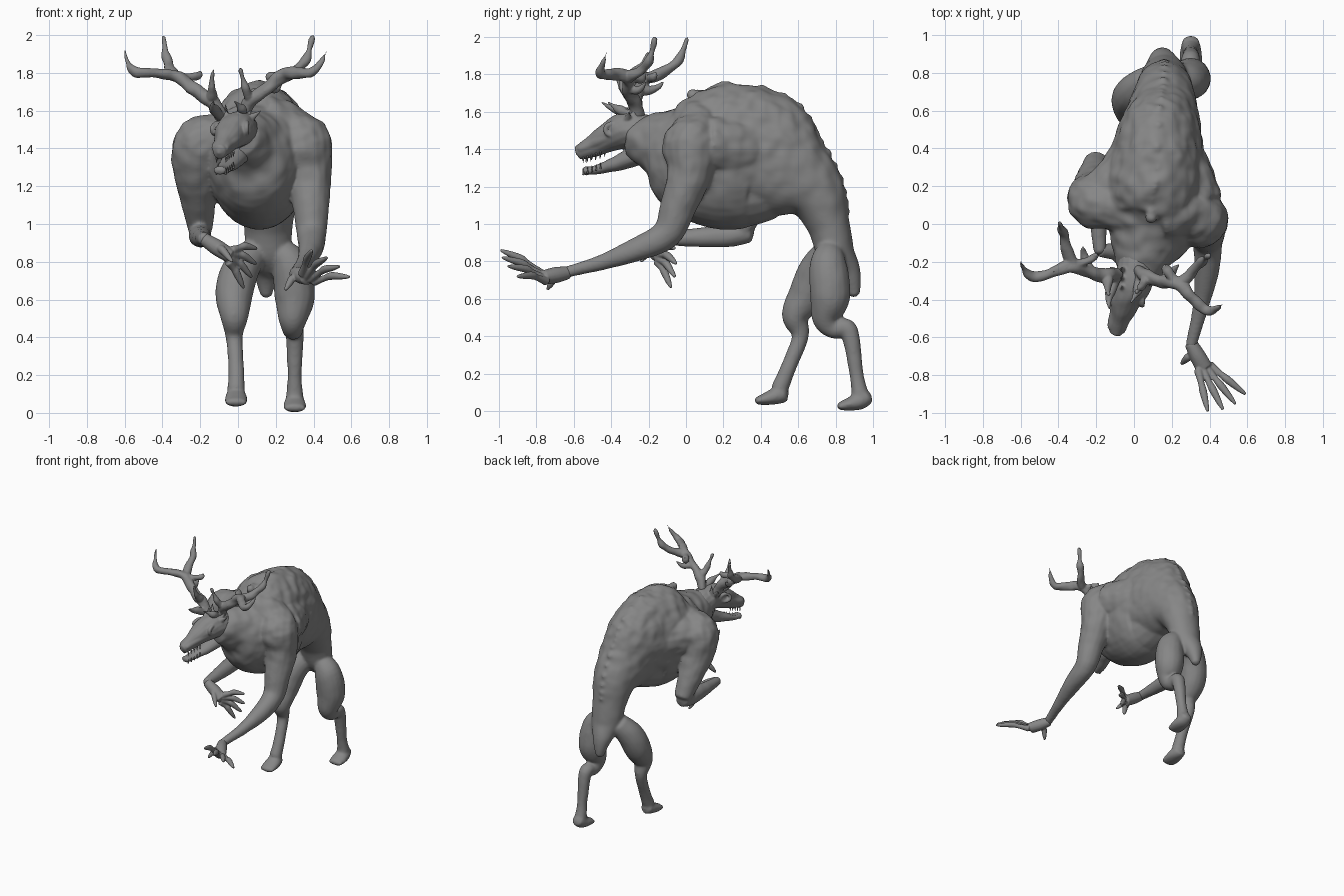
import bpy
import bmesh
import math
from mathutils import Vector, Matrix, noise

default_cube = bpy.data.objects.get("Cube")
if default_cube:
    bpy.data.objects.remove(default_cube)

hide = bpy.data.materials.new("grey hide")
hide.use_nodes = True
hide.diffuse_color = (.24, .24, .24, 1)
hide.node_tree.nodes["Principled BSDF"].inputs["Base Color"].default_value = hide.diffuse_color


def smooth_path(points, steps):
    """Catmull-Rom interpolation through tuples of x, y, z, half width, half depth."""
    full = [tuple(p) if len(p) > 4 else tuple(p) + (p[-1],) for p in points]
    padded = [full[0]] + full + [full[-1]]
    result = []
    for k in range(len(full) - 1):
        before, start, end, after = padded[k:k + 4]
        for s in range(steps):
            t = s / steps
            result.append([b + t / 2 * (c - a + t * (2 * a - 5 * b + 4 * c - d + t * (3 * (b - c) + d - a)))
                           for a, b, c, d in zip(before, start, end, after)])
    result.append(list(full[-1]))
    return result


def loft(bm, points, steps=6, sides=16):
    """Sweep an elliptical section along a smooth path, closed with rounded ends."""
    path = smooth_path(points, steps)
    centres = [Vector(p[:3]) for p in path]
    overall = centres[-1] - centres[0]
    across = Vector((1, 0, 0))
    if abs(overall.x) > .75 * overall.length:
        across = Vector((0, 1, 0))
    rings = []
    last = len(path) - 1
    for k, p in enumerate(path):
        tangent = (centres[min(k + 1, last)] - centres[max(k - 1, 0)]).normalized()
        side = (across - tangent * across.dot(tangent)).normalized()
        up = tangent.cross(side)
        rings.append([bm.verts.new(centres[k]
                                   + side * max(p[3], .002) * math.cos(math.tau * n / sides)
                                   + up * max(p[4], .002) * math.sin(math.tau * n / sides))
                      for n in range(sides)])
    for lower, upper in zip(rings, rings[1:]):
        for n in range(sides):
            m = (n + 1) % sides
            bm.faces.new((lower[n], lower[m], upper[m], upper[n]))
    for ring, k, inner in ((rings[0], 0, 1), (rings[-1], last, last - 1)):
        outward = (centres[k] - centres[inner]).normalized()
        tip = bm.verts.new(centres[k] + outward * min(path[k][3:]) * .5)
        for n in range(sides):
            bm.faces.new((ring[n], ring[(n + 1) % sides], tip))


def spike(bm, root, tip, thickness):
    """A straight point: horn, ear or tooth."""
    loft(bm, [(*root, thickness), (*tip, thickness / 6)], sides=10)


def finish(name, bm, voxel=0, bumps=0, relaxing=5):
    """Make the object; optionally fuse its volumes and roughen the skin."""
    bmesh.ops.recalc_face_normals(bm, faces=bm.faces)
    mesh = bpy.data.meshes.new(name)
    bm.to_mesh(mesh)
    bm.free()
    obj = bpy.data.objects.new(name, mesh)
    bpy.context.collection.objects.link(obj)
    if voxel:
        fuse = obj.modifiers.new("fuse", "REMESH")
        fuse.mode = "VOXEL"
        fuse.voxel_size = voxel
        relax = obj.modifiers.new("relax", "SMOOTH")
        relax.iterations = relaxing
        graph = bpy.context.evaluated_depsgraph_get()
        fused = bpy.data.meshes.new_from_object(obj.evaluated_get(graph))
        obj.modifiers.clear()
        obj.data = fused
        normals = [v.normal.copy() for v in fused.vertices]
        for v, normal in zip(fused.vertices, normals):
            strength = bumps * max(.15, min(1, (v.co.z - .9) * 1.5))
            v.co += normal * strength * noise.noise(v.co * 14)
    obj.data.materials.clear()
    obj.data.materials.append(hide)
    for face in obj.data.polygons:
        face.use_smooth = True


# Torso, running from neck to tail
body = bmesh.new()
torso = [(.02, -.3, 1.46, .09, .1), (.05, -.15, 1.43, .17, .18), (.09, 0, 1.38, .25, .33),
         (.11, .2, 1.36, .28, .39), (.13, .4, 1.36, .24, .36), (.15, .55, 1.27, .2, .27),
         (.16, .69, 1.16, .16, .17), (.16, .76, 1, .13, .115), (.16, .8, .85, .115, .1),
         (.15, .87, .74, .07, .065), (.15, .9, .62, .03)]
loft(body, torso, sides=40)
# Hanging belly
loft(body, [(.11, .08, 1.22, .18), (.12, .28, 1.18, .2), (.13, .47, 1.19, .16)])

# Low vertebrae along the back
spine = smooth_path(torso[2:8], 4)
for p, q in zip(spine, spine[1:]):
    along = (Vector(q[:3]) - Vector(p[:3])).normalized()
    outward = Vector((0, -along.z, along.y))
    place = Matrix.Translation(Vector(p[:3]) + outward * (p[4] - .018))
    bmesh.ops.create_icosphere(body, subdivisions=2, radius=.028, matrix=place)

# Shoulder muscles blending the arms into the back
loft(body, [(.12, .5, 1.4, .13), (.24, .32, 1.4, .15, .18), (.32, .1, 1.43, .15)])
loft(body, [(.1, .48, 1.4, .13), (.01, .34, 1.38, .14, .17), (-.15, .15, 1.42, .14)])
loft(body, [(.12, .05, 1.55, .14), (.24, .07, 1.51, .14), (.34, .05, 1.44, .13)])
loft(body, [(.06, .05, 1.5, .14), (-.06, .09, 1.46, .14), (-.18, .12, 1.42, .13)])

# Legs: hip, thigh, knee, hock, ankle
loft(body, [(.22, .77, .86, .07), (.28, .76, .78, .1), (.3, .77, .62, .108), (.29, .75, .5, .078),
            (.29, .79, .44, .055), (.3, .87, .43, .05), (.3, .91, .2, .038), (.3, .93, .09, .047)])
loft(body, [(.08, .76, .85, .08), (.01, .7, .75, .1), (-.02, .65, .63, .1), (-.02, .585, .51, .075),
            (-.02, .61, .4, .046), (-.01, .55, .24, .042), (-.01, .5, .12, .047)])

# Feet
for x, y, z, lift in ((.3, .94, .055, .03), (-.01, .5, .085, .01)):
    loft(body, [(x, y + .03, z + lift, .045), (x, y - .01, z, .055, .047),
                (x, y - .07, z - .018, .062, .035), (x, y - .125, z - .03, .055, .02)])

# Arms: one reaching forward, the other folded back at the elbow
loft(body, [(.27, .1, 1.5, .12), (.34, .03, 1.42, .155), (.375, .02, 1.27, .122), (.385, -.04, 1.1, .098),
            (.39, -.1, .95, .08), (.385, -.25, .87, .066), (.35, -.45, .795, .042), (.3, -.65, .74, .03)])
loft(body, [(-.1, .1, 1.47, .12), (-.2, .12, 1.41, .15), (-.215, .17, 1.25, .12), (-.2, .33, .97, .065)])
loft(body, [(-.2, .34, .955, .055), (-.2, .2, .935, .06), (-.18, -.15, .92, .034)])
finish("body", body, voxel=.009, bumps=.012, relaxing=12)


# Hands: a palm, a fan of four knuckled fingers and a thumb
def hand(name, wrist, palm, thumb, first, last):
    bm = bmesh.new()
    wrist, palm, thumb, first, last = map(Vector, (wrist, palm, thumb, first, last))
    loft(bm, [(*wrist, .034), (*wrist.lerp(palm, .5), .043), (*palm, .045, .038)])
    spread = last - first
    reach = ((first + last) / 2 - palm).normalized()
    fingers = [(wrist.lerp(palm, .3), thumb)]
    for k in range(4):
        t = k / 3
        bulge = reach * .12 * t * (1 - t)
        fingers.append((palm + spread * (t - .5) * .3, first + spread * t + bulge))
    for root, tip in fingers:
        knuckle = root.lerp(tip, .5) + Vector((0, 0, .018))
        loft(bm, [(*root, .024), (*root.lerp(knuckle, .6), .017), (*knuckle, .021),
                  (*knuckle.lerp(tip, .6), .016), (*tip, .008)], steps=4, sides=12)
    finish(name, bm, voxel=.005, bumps=.004)


hand("left_hand", (.3, -.63, .74), (.37, -.76, .715), (.25, -.74, .65), (.59, -.9, .72), (.39, -.99, .86))
hand("right_hand", (-.18, -.14, .92), (-.04, -.15, .83), (-.03, -.24, .8), (.1, -.06, .87), (.03, -.08, .66))

# Skull and open lower jaw
head = bmesh.new()
loft(head, [(.02, -.18, 1.47, .1), (0, -.3, 1.5, .1), (-.04, -.39, 1.475, .085),
            (-.07, -.48, 1.425, .055, .065), (-.1, -.575, 1.38, .036, .04)])
loft(head, [(.01, -.2, 1.4, .08, .07), (-.03, -.34, 1.335, .058, .045), (-.08, -.47, 1.293, .04, .026),
            (-.097, -.545, 1.285, .032, .022)])

# Features mirrored about the head's turned axis
turn = Matrix.Translation((-.03, -.35, 1.48)) @ Matrix.Rotation(-.3, 4, "Z")


def on_head(x, y, z):
    return turn @ Vector((x, y, z))


teeth = bmesh.new()
for s in (-1, 1):
    # Eye socket rim
    rim = []
    for n in range(11):
        c, h = math.cos(math.tau * n / 10), math.sin(math.tau * n / 10)
        rim.append((*on_head(s * (.083 - .012 * c), .036 * c - .02, .025 + .03 * h), .013))
    loft(head, rim, steps=2, sides=10)
    # Ear, cheek ridge and crest spikes
    spike(head, on_head(s * .07, .06, .07), on_head(s * .13, .09, .12), .03)
    loft(head, [(*on_head(s * .05, -.06, -.02), .03), (*on_head(s * .025, -.22, -.08), .02)])
    for k in range(3):
        x, y = s * (.03 + .012 * k), .045 * k
        spike(head, on_head(x, y, .06), on_head(x * 1.3, y + .01, .13 + .015 * k), .025)
    # Teeth along both jaws
    for k in range(5):
        x, y, z = s * (.038 - .003 * k), -.1 - .025 * k, -.105 - .008 * k
        spike(teeth, on_head(x, y, z + .012), on_head(x, y, z - .018), .006)
        spike(teeth, on_head(x, y, z - .08), on_head(x, y, z - .048), .006)
finish("head", head, voxel=.006, bumps=.007)
finish("teeth", teeth)

# Antlers: a main beam, a rear fork and small tines, measured from the root
beam = [(0, 0, 0), (-.06, 0, .08), (-.15, .01, .14), (-.24, .05, .21), (-.34, .02, .23),
        (-.45, -.01, .23), (-.5, .03, .28), (-.52, .07, .35)]
fork = [beam[3], (-.28, .15, .24), (-.3, .23, .31), (-.315, .275, .42)]
tines = [[beam[0], (-.05, -.1, .04), (-.05, -.18, .08)],
         [beam[1], (-.06, -.07, .16), (-.05, -.11, .25)],
         [beam[2], (-.18, .1, .15), (-.19, .15, .19)],
         [beam[3], (-.14, .09, .21), (-.12, .11, .24)]]
right_place = Matrix.Translation((-.08, -.27, 1.57))
left_place = (Matrix.Translation((.02, -.25, 1.57)) @ Matrix.Rotation(-.5, 4, "Z")
              @ Matrix.Diagonal((-.92, .92, 1, 1)))
for name, place in (("right_antler", right_place), ("left_antler", left_place)):
    antler = bmesh.new()
    for branch, thickness in [(beam, .036), (fork, .032)] + [(tine, .025) for tine in tines]:
        taper = [thickness * (1 - (k / (len(branch) - 1)) ** 3 * .82) for k in range(len(branch))]
        loft(antler, [(*(place @ Vector(p)), r) for p, r in zip(branch, taper)], sides=12)
    finish(name, antler, voxel=.006, bumps=.014)
